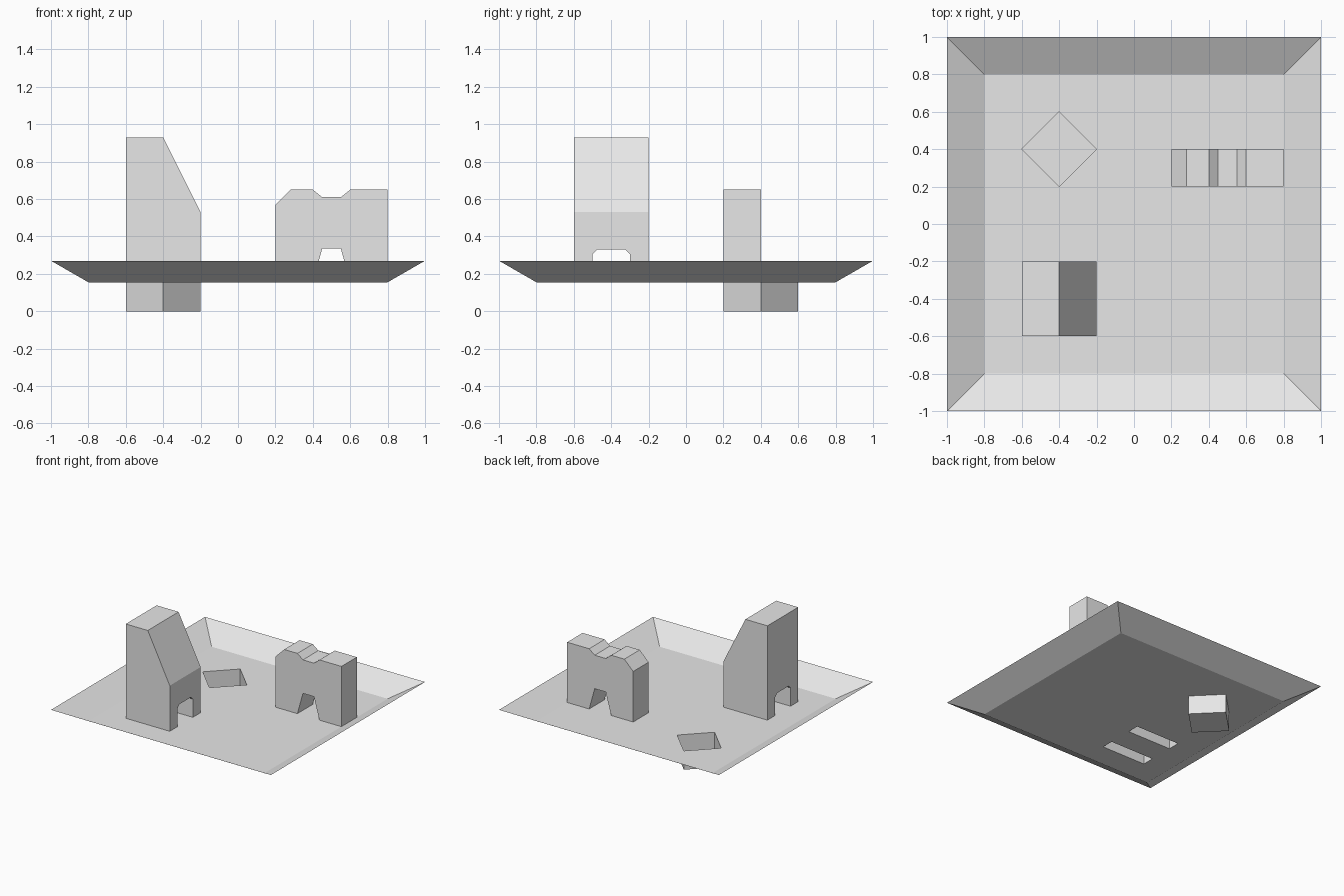
import bpy, bmesh
from mathutils import Vector

FLOOR, RIM = 0.155, 0.27

cube = bpy.data.objects.get("Cube")
if cube:
    bpy.data.objects.remove(cube, do_unlink=True)

grey = bpy.data.materials.new("plain_grey")
grey.use_nodes = True
grey.diffuse_color = (0.8, 0.8, 0.8, 1)
grey.node_tree.nodes["Principled BSDF"].inputs["Base Color"].default_value = (0.8, 0.8, 0.8, 1)


def finish(bm, name):
    mesh = bpy.data.meshes.new(name)
    bm.to_mesh(mesh)
    bm.free()
    mesh.materials.append(grey)
    obj = bpy.data.objects.new(name, mesh)
    bpy.context.collection.objects.link(obj)
    return obj


def loop(bm, points, z):
    """Closed ring of edges at one height."""
    verts = [bm.verts.new((x, y, z)) for x, y in points]
    edges = [bm.edges.new((a, b)) for a, b in zip(verts, verts[1:] + verts[:1])]
    return verts, edges


def prism(points, offset):
    """Closed solid swept from a profile along an offset."""
    bm = bmesh.new()
    face = bm.faces.new([bm.verts.new(p) for p in points])
    swept = bmesh.ops.extrude_face_region(bm, geom=[face], use_keep_orig=True)
    bmesh.ops.translate(bm, vec=offset,
                        verts=[g for g in swept["geom"] if isinstance(g, bmesh.types.BMVert)])
    bmesh.ops.recalc_face_normals(bm, faces=bm.faces)
    return bm


def open_feet(bm):
    """Remove the faces that rest on the tray floor."""
    feet = [f for f in bm.faces if all(abs(v.co.z - FLOOR) < 1e-4 for v in f.verts)]
    bmesh.ops.delete(bm, geom=feet, context="FACES")


def square(r):
    return [(-r, -r), (r, -r), (r, r), (-r, r)]


# Tray: floor with a diamond hole and two leg slots, and four sloping sides
diamond = [(-0.4, 0.2), (-0.2, 0.4), (-0.4, 0.6), (-0.6, 0.4)]
slots = [[(-0.6, y), (-0.2, y), (-0.2, y + 0.1), (-0.6, y + 0.1)] for y in (-0.6, -0.3)]
bm = bmesh.new()
inner, edges = loop(bm, square(0.8), FLOOR)
border = list(edges)
for hole in [diamond] + slots:
    border += loop(bm, hole, FLOOR)[1]
bmesh.ops.triangle_fill(bm, edges=border, use_beauty=True, normal=(0, 0, 1))
outer, _ = loop(bm, square(1), RIM)
for i in range(4):
    j = (i + 1) % 4
    bm.faces.new((inner[j], inner[i], outer[i], outer[j]))
bm.normal_update()
bmesh.ops.reverse_faces(bm, faces=[f for f in bm.faces if f.normal.z < 0])
finish(bm, "tray")

# Pit: open diamond well hanging below the floor
bm = bmesh.new()
top, _ = loop(bm, diamond, FLOOR)
low, _ = loop(bm, diamond, 0)
bm.faces.new(low)
for i in range(4):
    j = (i + 1) % 4
    bm.faces.new((low[j], low[i], top[i], top[j]))
finish(bm, "pit")

# Tower: block with a chamfered tunnel, cut by a sloping roof
tunnel = [(-0.5, FLOOR), (-0.5, 0.305), (-0.475, 0.33),
          (-0.325, 0.33), (-0.3, 0.305), (-0.3, FLOOR)]
section = [(-0.6, FLOOR)] + tunnel + [(-0.2, FLOOR), (-0.2, 0.93), (-0.6, 0.93)]
bm = prism([(-0.6, y, z) for y, z in section], (0.4, 0, 0))
cut = bmesh.ops.bisect_plane(bm, geom=bm.verts[:] + bm.edges[:] + bm.faces[:], dist=1e-5,
                             plane_co=(-0.4, 0, 0.93), plane_no=Vector((2, 0, 1)).normalized(),
                             clear_outer=True)
bmesh.ops.holes_fill(bm, edges=[e for e in bm.edges if e.is_boundary])
bmesh.ops.recalc_face_normals(bm, faces=bm.faces)
open_feet(bm)
finish(bm, "tower")

# Archway: wall with a dipped top and a tapered opening
outline = [(0.2, FLOOR), (0.4, FLOOR), (0.45, 0.335), (0.55, 0.335), (0.6, FLOOR), (0.8, FLOOR),
           (0.8, 0.65), (0.6, 0.65), (0.55, 0.61), (0.45, 0.61), (0.4, 0.65), (0.28, 0.65), (0.2, 0.57)]
bm = prism([(x, 0.2, z) for x, z in outline], (0, 0.2, 0))
open_feet(bm)
finish(bm, "archway")
